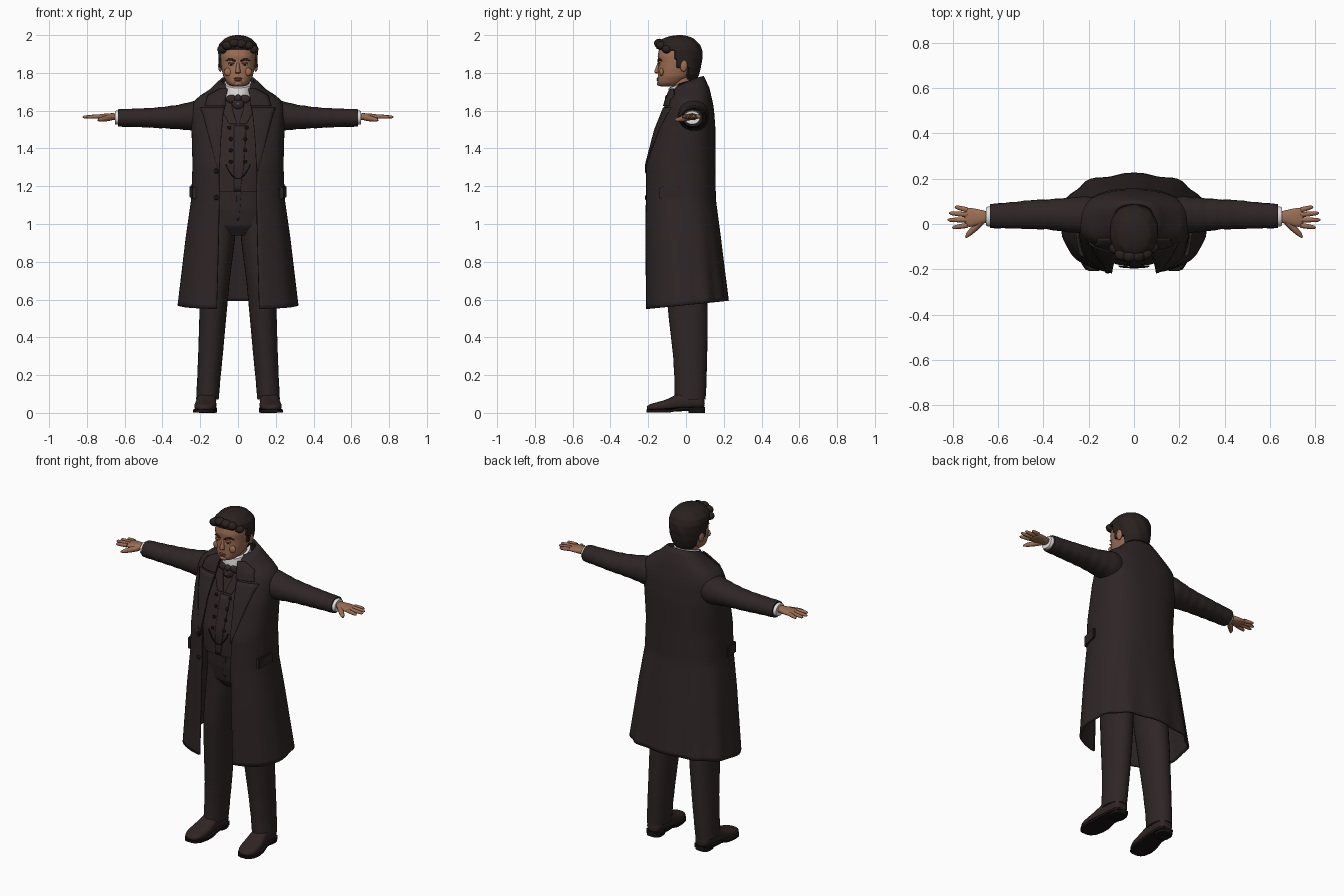
import bpy, bmesh, math
from mathutils import Vector

cube = bpy.data.objects.get("Cube")
if cube:
    bpy.data.objects.remove(cube)


def material(name, r, g, b):
    m = bpy.data.materials.new(name)
    m.use_nodes = True
    m.diffuse_color = (r, g, b, 1)
    bsdf = m.node_tree.nodes["Principled BSDF"]
    bsdf.inputs["Base Color"].default_value = (r, g, b, 1)
    bsdf.inputs["Roughness"].default_value = 0.8
    return m


CLOTH = material("dark brown cloth", .028, .019, .019)
VEST = material("waistcoat cloth", .032, .020, .020)
LEATHER = material("shoe leather", .030, .018, .017)
HAIR = material("dark hair", .022, .015, .013)
SKIN = material("skin", .33, .155, .085)
LIPS = material("lips", .24, .09, .06)
WHITE = material("white linen", .75, .74, .72)
BLACK = material("black trim", .008, .006, .006)


def finish(name, bm, mat, mirror=False, thick=0, subdiv=0, angle=50):
    bmesh.ops.recalc_face_normals(bm, faces=bm.faces)
    me = bpy.data.meshes.new(name)
    bm.to_mesh(me)
    bm.free()
    ob = bpy.data.objects.new(name, me)
    bpy.context.collection.objects.link(ob)
    me.materials.append(mat)
    bpy.ops.object.select_all(action='DESELECT')
    ob.select_set(True)
    bpy.context.view_layer.objects.active = ob
    bpy.ops.object.shade_smooth_by_angle(angle=math.radians(angle))
    if thick:
        mod = ob.modifiers.new("Thickness", 'SOLIDIFY')
        mod.thickness, mod.offset = thick, 0
    if subdiv:
        ob.modifiers.new("Smooth", 'SUBSURF').levels = subdiv
    if mirror:
        ob.modifiers.new("Mirror", 'MIRROR')
    return ob


def loft(name, rings, mat, closed=True, **kw):
    """Skin a list of equal point rings; closed rings get end caps."""
    bm = bmesh.new()
    vs = [[bm.verts.new(p) for p in ring] for ring in rings]
    count = len(vs[0])
    for a, b in zip(vs, vs[1:]):
        for i in range(count if closed else count - 1):
            j = (i + 1) % count
            bm.faces.new((a[i], a[j], b[j], b[i]))
    if closed:
        bm.faces.new(vs[0])
        bm.faces.new(vs[-1])
    return finish(name, bm, mat, **kw)


def power(v, e):
    return math.copysign(abs(v) ** e, v)


def oval(centre, u, v, n=2.0, seg=24):
    c, u, v = Vector(centre), Vector(u), Vector(v)
    ang = [2 * math.pi * i / seg for i in range(seg)]
    return [c + u * power(math.cos(a), 2 / n) + v * power(math.sin(a), 2 / n) for a in ang]


def tube(name, pts, radii, mat, seg=10, **kw):
    pts, rings = [Vector(p) for p in pts], []
    for i, p in enumerate(pts):
        d = pts[min(i + 1, len(pts) - 1)] - pts[max(i - 1, 0)]
        q = d.to_track_quat('Z', 'Y')
        r = radii[i]
        rings.append(oval(p, q @ Vector((r, 0, 0)), q @ Vector((0, r, 0)), seg=seg))
    return loft(name, rings, mat, **kw)


def ball(name, loc, size, mat, mirror=False):
    bm = bmesh.new()
    bmesh.ops.create_uvsphere(bm, u_segments=20, v_segments=12, radius=1)
    bmesh.ops.scale(bm, vec=size, verts=bm.verts)
    bmesh.ops.translate(bm, vec=loc, verts=bm.verts)
    return finish(name, bm, mat, mirror)


def sample(rows, z):
    """Interpolate rows of (z, half width, front y, back y, ...), highest row first."""
    z = max(min(z, rows[0][0]), rows[-1][0])
    for a, b in zip(rows, rows[1:]):
        if z >= b[0]:
            t = (a[0] - z) / (a[0] - b[0])
            return [p + (q - p) * t for p, q in zip(a, b)]


def front_y(rows, x, z, n=2.5):
    _, w, yf, yb = sample(rows, z)[:4]
    return (yf + yb) / 2 - (yb - yf) / 2 * max(0, 1 - abs(x / w) ** n) ** (1 / n)


def levels(rows, count):
    return [rows[0][0] + (rows[-1][0] - rows[0][0]) * i / count for i in range(count + 1)]


def body(name, rows, mat, n=2.5, seg=40, steps=24, **kw):
    rings = []
    for z in levels(rows, steps):
        _, w, yf, yb = sample(rows, z)
        rings.append(oval((0, (yf + yb) / 2, z), (w, 0, 0), (0, (yb - yf) / 2, 0), n, seg))
    return loft(name, rings, mat, **kw)


def strip(name, rows, ctrl, mat, lift=.008, thick=.007, mirror=True):
    """Cloth panel lying on a front surface; ctrl rows are (z, inner x, outer x)."""
    rings = []
    for z in levels(ctrl, 14):
        _, x0, x1 = sample(ctrl, z)
        xs = [x0 + (x1 - x0) * i / 6 for i in range(7)]
        rings.append([(x, front_y(rows, x, z) - lift, z) for x in xs])
    return loft(name, rings, mat, closed=False, mirror=mirror, thick=thick)


# Overcoat: open shell from collar to hem with folds growing downwards
coat = [(1.75, .088, -.045, .088, .062), (1.70, .150, -.085, .118, .062), (1.66, .222, -.10, .132, .066),
        (1.61, .240, -.115, .142, .074), (1.5, .240, -.162, .150, .09), (1.31, .235, -.215, .150, .10),
        (1.13, .242, -.215, .152, .098), (.92, .272, -.215, .178, .102), (.55, .312, -.213, .215, .112)]
rings = []
for z in levels(coat, 48):
    _, w, yf, yb, gap = sample(coat, z)
    a0 = math.acos((gap / w) ** 1.25)
    fold = .028 * max(0, (1.15 - z) / .6)
    ring = []
    for i in range(73):
        a = -a0 + (math.pi + 2 * a0) * i / 72
        k = 1 + fold * math.cos(11 * (a - math.pi / 2)) * (.5 + .5 * math.sin(a))
        x = w * k * power(math.cos(a), .8)
        y = (yf + yb) / 2 + (yb - yf) / 2 * k * power(math.sin(a), .8)
        tilt = .35 * max(0, z - 1.66) / .09 * y
        hem = .1 * max(0, (.9 - z) / .35) * (y + .21)
        ring.append((x, y, z + tilt + hem))
    rings.append(ring)
loft("overcoat", rings, CLOTH, closed=False, thick=.012)
strip("coat_lapels", coat, [(1.615, .072, .20), (1.58, .078, .185), (1.45, .09, .15), (1.28, .098, .104)], CLOTH)
strip("coat_collar", coat, [(1.715, .055, .095), (1.68, .062, .16), (1.625, .068, .175)], CLOTH, .010)
for z in (1.28, 1.14):
    ball("coat_button", (-.115, front_y(coat, .115, z) - .008, z), (.013, .007, .013), BLACK)

# Side pocket flaps
bm = bmesh.new()
bmesh.ops.create_cube(bm, size=1)
bmesh.ops.scale(bm, vec=(.022, .105, .065), verts=bm.verts)
bmesh.ops.bevel(bm, geom=bm.edges[:], offset=.005, segments=2, affect='EDGES')
for v in bm.verts:
    v.co = (.238 + v.co.x + .18 * v.co.y, -.088 + v.co.y, 1.168 + v.co.z + .08 * v.co.y)
finish("pocket_flaps", bm, CLOTH, mirror=True)

# Sleeves with slight wrinkles, and shirt cuffs: (x, y, z, depth, height)
arm = [(.15, .035, 1.575, .075, .07), (.20, .038, 1.573, .085, .084), (.25, .040, 1.571, .080, .076),
       (.31, .040, 1.567, .074, .065), (.38, .042, 1.564, .066, .058), (.45, .042, 1.562, .064, .053),
       (.54, .038, 1.562, .058, .049), (.635, .035, 1.562, .053, .046)]
back_arm = arm[::-1]
rings = []
for i in range(45):
    x, y, z, ry, rz = sample(back_arm, .15 + .485 * i / 44)
    k = 1 + .014 * math.sin(i * 1.1)
    rings.append(oval((x, y, z), (0, ry * k, 0), (0, 0, rz * k), 2.1))
loft("sleeves", rings, CLOTH, mirror=True)
loft("shirt_cuffs", [oval((x, .033, 1.563), (0, r, 0), (0, 0, r * .85), 2.1)
                     for x, r in ((.62, .043), (.645, .044), (.652, .040))], WHITE, mirror=True)

# Hands: flattened palm, four fingers and a thumb
palm = [(.64, .031, .026, .020), (.67, .031, .030, .019), (.70, .029, .040, .017),
        (.73, .029, .044, .014), (.75, .030, .040, .010)]
loft("palms", [oval((x, y, 1.568), (0, ry, 0), (0, 0, rz), 2.3, 16) for x, y, ry, rz in palm],
     SKIN, mirror=True, subdiv=1)
for name, y0, y1, tip in (("index", -.006, -.016, .802), ("middle", .018, .018, .822),
                          ("ring", .041, .048, .815), ("little", .062, .076, .79)):
    pts = [(.735 + (tip - .735) * t, y0 + (y1 - y0) * t, 1.570 - .004 * t) for t in (0, .5, .9, 1)]
    tube(name + "_fingers", pts, (.0115, .0105, .008, .003), SKIN, mirror=True)
tube("thumbs", [(.675, .012, 1.564), (.705, -.02, 1.557), (.73, -.045, 1.552), (.742, -.06, 1.55)],
     (.017, .015, .011, .004), SKIN, mirror=True)

# Waistcoat with lapels, double row of buttons and watch chain
vest = [(1.69, .08, -.06, .07), (1.65, .12, -.08, .09), (1.5, .17, -.14, .11), (1.31, .17, -.187, .11),
        (1.17, .165, -.18, .11)]
body("waistcoat", vest, VEST)
strip("waistcoat_lapels", vest, [(1.64, .035, .085), (1.60, .028, .085), (1.53, .005, .045)], VEST, .004, .005)
strip("waistcoat_front_edge", vest, [(1.52, -.02, .045), (1.3, -.02, .03), (1.175, -.02, .012)],
      VEST, .003, .005, False)
for z in (1.51, 1.45, 1.39, 1.33):
    x = .038 if z < 1.5 else .046
    ball("waistcoat_buttons", (x, front_y(vest, x, z) - .007, z), (.010, .006, .010), BLACK, True)
pts = [(.065 * t, front_y(vest, .065 * t, 1.25) - .008, 1.24 + .075 * t * t)
       for t in [i / 8 - 1 for i in range(17)]]
tube("watch_chain", pts, [.0035] * len(pts), BLACK, 6)

# Shirt front, standing collar and cravat
strip("shirt_front", vest, [(1.69, -.045, .045), (1.62, -.022, .022)], WHITE, .004, .004, False)
rings = []
for z, r in ((1.685, .078), (1.715, .077), (1.745, .073), (1.747, .066)):
    rings.append([p + Vector((0, 0, .32 * (p.y + .012))) for p in oval((0, -.012, z), (r, 0, 0), (0, r * 1.08, 0))])
loft("shirt_collar", rings, WHITE)
ball("cravat_knot", (0, -.096, 1.665), (.020, .016, .020), VEST)
ball("cravat_wings", (.032, -.088, 1.662), (.032, .012, .022), VEST, True)
ball("cravat_drape", (0, -.098, 1.635), (.032, .014, .026), VEST)
ball("cravat_pin", (0, -.113, 1.635), (.004, .003, .004), WHITE)

# Trousers: hips and tapering legs
body("trouser_hips", [(1.2, .155, -.14, .10), (1.08, .17, -.135, .12), (.99, .165, -.12, .12),
                      (.94, .13, -.08, .09)], CLOTH)
legs = [(1.06, .085, .080, 0, .118), (.9, .100, .082, 0, .115), (.7, .122, .078, 0, .110),
        (.5, .134, .071, .012, .103), (.3, .146, .065, .022, .090), (.16, .156, .061, .024, .084),
        (.07, .162, .060, .022, .082)]
rings = []
for z in levels(legs, 30):
    _, x, rx, y, ry = sample(legs, z)
    k = 1 + .02 * math.sin(z * 60) * max(0, .45 - z)
    rings.append(oval((x, y, z), (rx * k, 0, 0), (0, ry * k, 0), 2.1, 28))
loft("trouser_legs", rings, CLOTH, mirror=True)
strip("trouser_fly", [(1.2, .155, -.14, .10), (.99, .165, -.12, .12)],
      [(1.17, -.008, .018), (1.02, -.004, .006)], CLOTH, .004, .004, False)

# Shoes: (y, x, half width, bottom, top)
shoe = [(.10, .160, .030, .025, .075), (.08, .161, .045, .022, .10), (.03, .163, .049, .02, .115),
        (-.03, .166, .050, .016, .112), (-.08, .170, .056, .010, .080), (-.13, .174, .060, .008, .062),
        (-.175, .177, .052, .010, .052), (-.20, .178, .034, .014, .042), (-.208, .178, .016, .02, .034)]
loft("shoe_uppers", [oval((x, y, (a + b) / 2), (w, 0, 0), (0, 0, (b - a) / 2), 2.6)
                     for y, x, w, a, b in shoe], LEATHER, mirror=True, subdiv=1)
outline = [(x + s * (w + .003), y) for s, part in ((1, shoe), (-1, shoe[::-1])) for y, x, w, _, _ in part]
loft("shoe_soles", [[(x, y, z + (.012 if y > -.05 else 0)) for x, y in outline] for z in (.003, .017)],
     BLACK, mirror=True)
loft("shoe_heels", [oval((.162, .056, z), (.044, 0, 0), (0, .044, 0), 3) for z in (0, .03)], BLACK, mirror=True)

# Head and neck
tube("neck", [(0, 0, 1.66), (0, -.015, 1.74), (0, -.025, 1.82)], (.062, .06, .06), SKIN, 24)
face = [(1.985, .03, -.07, .01), (1.965, .065, -.11, .045), (1.93, .088, -.142, .068), (1.89, .093, -.150, .072),
        (1.855, .091, -.146, .07), (1.82, .087, -.148, .06), (1.78, .077, -.149, .03), (1.75, .059, -.150, -.01),
        (1.735, .044, -.146, -.03), (1.728, .025, -.132, -.06)]
body("head", face, SKIN, n=2.3, steps=32)
ball("ears", (.094, -.012, 1.838), (.011, .020, .032), SKIN, True)
nose = [(1.862, .008, .002), (1.835, .010, .010), (1.812, .014, .020), (1.802, .017, .021), (1.795, .012, .010)]
loft("nose", [oval((0, front_y(face, 0, z) + .008, z), (w, 0, 0), (0, d + .008, 0), 2, 16)
              for z, w, d in nose], SKIN, subdiv=1)
for name, x, z, size, mat, lift in (
        ("eye_whites", .036, 1.845, (.014, .005, .0055), WHITE, 0), ("irises", .036, 1.845, (.0065, .004, .006), BLACK, .003),
        ("upper_lids", .036, 1.851, (.018, .007, .005), SKIN, .002),
        ("cheeks", .05, 1.805, (.024, .012, .022), SKIN, -.007)):
    ball(name, (x, front_y(face, x, z) - lift, z), size, mat, True)
pts = [(x, front_y(face, x, 1.87) - .001, z) for x, z in ((.014, 1.862), (.03, 1.870), (.05, 1.872), (.064, 1.863))]
tube("eyebrows", pts, (.004, .006, .005, .002), HAIR, 8, mirror=True)
ball("upper_lip", (0, -.148, 1.771), (.024, .007, .0045), LIPS)
ball("lower_lip", (0, -.148, 1.763), (.019, .008, .0055), LIPS)
ball("chin", (0, -.138, 1.744), (.026, .017, .014), SKIN)

# Hair: wavy cap that sinks below the skin in the face area
cap = [(2.0, .012, -.045, -.02), (1.994, .045, -.09, .015), (1.98, .073, -.125, .045), (1.95, .100, -.153, .074),
       (1.92, .107, -.155, .085), (1.88, .104, -.155, .087), (1.83, .098, -.15, .08), (1.79, .085, -.14, .068),
       (1.765, .065, -.12, .055)]
rings = []
for z in levels(cap, 48):
    _, w, yf, yb = sample(cap, z)
    ring = oval((0, (yf + yb) / 2, z), (w, 0, 0), (0, (yb - yf) / 2, 0), 2.2, 72)
    for i, p in enumerate(ring):
        burn = -.065 if z > 1.87 else -.048 if z > 1.825 else .01
        k = 1 + .012 * math.sin(i * .9 + z * 45)
        if p.y < burn and z < 1.925 - .12 * max(0, abs(p.x) - .06):
            k = .78
        p.x, p.y = p.x * k, -.03 + (p.y + .03) * k
    rings.append(ring)
loft("hair", rings, HAIR)
for x, y, z, r in ((-.082, -.108, 1.925, .028), (-.055, -.134, 1.945, .030), (-.02, -.142, 1.957, .030),
                   (.018, -.140, 1.953, .030), (.052, -.130, 1.945, .029), (.082, -.103, 1.925, .027)):
    ball("hair_lock", (x, y, z), (r, r * .9, r * .8), HAIR)
